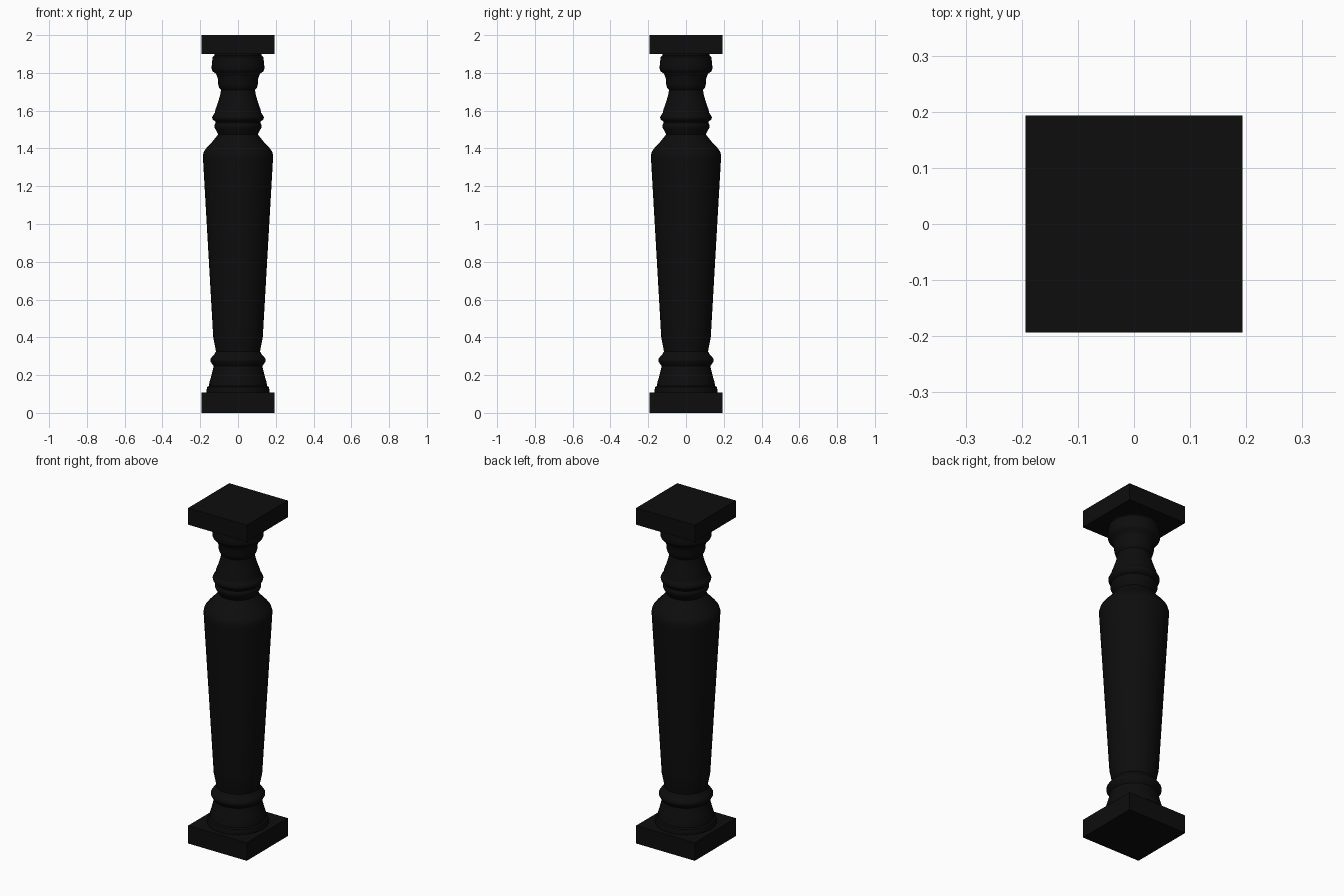
import bpy, bmesh, math
from mathutils import Matrix, Vector

if "Cube" in bpy.data.objects:
    bpy.data.objects.remove(bpy.data.objects["Cube"], do_unlink=True)

# Single near-black stone colour
stone = bpy.data.materials.new("black_stone")
stone.use_nodes = True
colour = (0.004, 0.004, 0.004, 1)
stone.diffuse_color = colour
stone.node_tree.nodes["Principled BSDF"].inputs["Base Color"].default_value = colour


def finish(name, bm):
    mesh = bpy.data.meshes.new(name)
    bmesh.ops.recalc_face_normals(bm, faces=bm.faces)
    bm.to_mesh(mesh)
    bm.free()
    mesh.materials.append(stone)
    obj = bpy.data.objects.new(name, mesh)
    bpy.context.collection.objects.link(obj)
    return obj


def slab(name, z0, z1, half=0.193):
    bm = bmesh.new()
    size = Matrix.Diagonal((2 * half, 2 * half, z1 - z0, 1))
    bmesh.ops.create_cube(bm, size=1, matrix=Matrix.Translation((0, 0, (z0 + z1) / 2)) @ size)
    finish(name, bm)


def turned(name, profile, segments=40):
    bm = bmesh.new()
    verts = [bm.verts.new((r, 0, z)) for r, z in profile]
    edges = [bm.edges.new(pair) for pair in zip(verts, verts[1:])]
    bmesh.ops.spin(bm, geom=verts + edges, cent=Vector(), axis=(0, 0, 1),
                   angle=math.tau, steps=segments)
    bmesh.ops.remove_doubles(bm, verts=bm.verts, dist=0.0001)
    obj = finish(name, bm)
    bpy.ops.object.select_all(action="DESELECT")
    obj.select_set(True)
    bpy.context.view_layer.objects.active = obj
    bpy.ops.object.shade_smooth_by_angle(angle=math.radians(40))


# Square plinth and capital
slab("plinth", 0, 0.107)
slab("top_slab", 1.9, 2.0)

# Base mouldings
turned("base_moulding", [
    (0.165, 0.1), (0.167, 0.12), (0.163, 0.137), (0.153, 0.142), (0.152, 0.16),
    (0.143, 0.19), (0.134, 0.225), (0.129, 0.247), (0.135, 0.257),
    (0.146, 0.272), (0.147, 0.283), (0.137, 0.298), (0.125, 0.31), (0.117, 0.325)])

# Tapered shaft with sloping shoulder
turned("shaft", [
    (0.117, 0.325), (0.121, 0.35), (0.131, 0.4), (0.134, 0.45), (0.185, 1.34),
    (0.186, 1.365), (0.18, 1.385), (0.165, 1.405), (0.132, 1.44), (0.105, 1.475)])

# Neck rings and waist
turned("neck", [
    (0.105, 1.475), (0.115, 1.495), (0.124, 1.51), (0.125, 1.525), (0.118, 1.535),
    (0.119, 1.542), (0.134, 1.553), (0.137, 1.565), (0.131, 1.578), (0.122, 1.588),
    (0.12, 1.605), (0.107, 1.64), (0.095, 1.68), (0.09, 1.71)])

# Capital mouldings
turned("capital_moulding", [
    (0.09, 1.71), (0.1, 1.722), (0.105, 1.74), (0.106, 1.765), (0.112, 1.785),
    (0.117, 1.797), (0.134, 1.807), (0.139, 1.82), (0.139, 1.84), (0.136, 1.87),
    (0.134, 1.885), (0.125, 1.893), (0.125, 1.905)])
